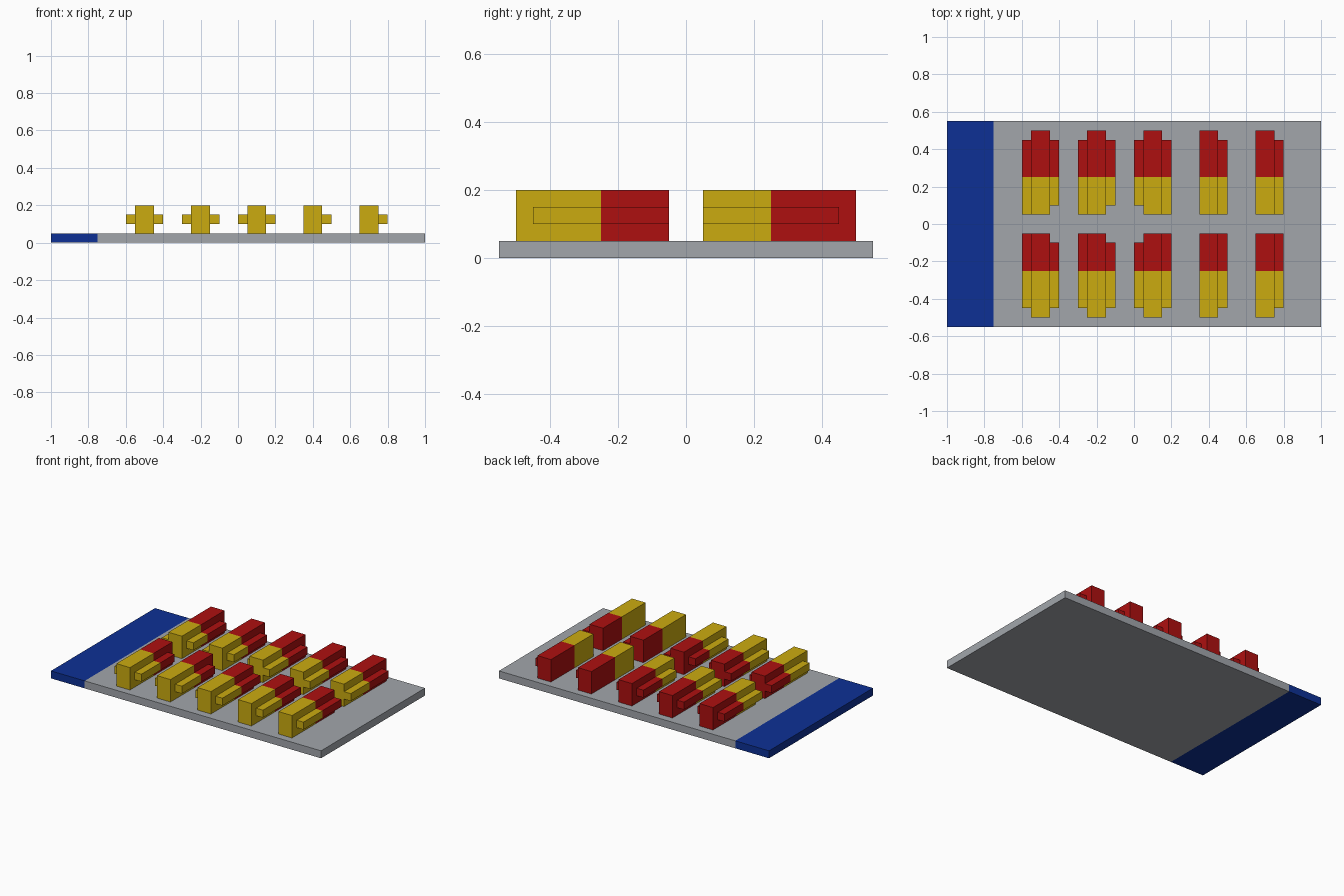
import bpy

cube = bpy.data.objects.get("Cube")
if cube:
    bpy.data.objects.remove(cube, do_unlink=True)


def make_material(name, colour):
    mat = bpy.data.materials.new(name)
    mat.use_nodes = True
    mat.diffuse_color = (*colour, 1)
    mat.node_tree.nodes["Principled BSDF"].inputs["Base Color"].default_value = (*colour, 1)
    return mat


grey = make_material("grey", (0.36, 0.38, 0.41))
blue = make_material("blue", (0.004, 0.03, 0.30))
yellow = make_material("yellow", (0.60, 0.41, 0.005))
red = make_material("red", (0.42, 0.005, 0.005))


def box(name, x, y, z, mat):
    """Box from (low, high) ranges on each axis."""
    spans = (x, y, z)
    bpy.ops.mesh.primitive_cube_add(size=1, location=[(a + b) / 2 for a, b in spans])
    obj = bpy.context.object
    obj.name = name
    obj.scale = [b - a for a, b in spans]
    bpy.ops.object.transform_apply(location=False, rotation=False, scale=True)
    obj.data.materials.append(mat)


def two_tone(name, x, y, z, split):
    """Bar that is yellow in front of the split and red behind it."""
    box(name + "_yellow", x, (y[0], split), z, yellow)
    box(name + "_red", x, (split, y[1]), z, red)


# Base slab with its blue end strip
DEPTH, TOP = 0.55, 0.05
box("base_slab", (-0.75, 1), (-DEPTH, DEPTH), (0, TOP), grey)
box("end_strip", (-1, -0.75), (-DEPTH, DEPTH), (0, TOP), blue)

# Columns: centre, then how far each side bar stops short of the aisle
# (None means no bar on that side)
columns = [(-0.5, 0, 0.05), (-0.2, 0, 0.05), (0.1, 0.05, 0),
           (0.4, None, 0), (0.7, None, 0)]

for row, sign in (("front", -1), ("back", 1)):
    split = sign * 0.25
    for i, (cx, left_gap, right_gap) in enumerate(columns, 1):
        body_y = sorted((sign * 0.05, sign * 0.5))
        two_tone(f"{row}_block_{i}", (cx - 0.05, cx + 0.05), body_y, (TOP, 0.2), split)
        for side, gap in ((-1, left_gap), (1, right_gap)):
            if gap is None:
                continue
            if row == "front" and i == 1:
                gap = 0.05 if side > 0 else 0
            bar_x = sorted((cx + side * 0.05, cx + side * 0.1))
            bar_y = sorted((sign * (0.05 + gap), sign * 0.45))
            label = "left" if side > 0 else "right"
            two_tone(f"{row}_{label}_bar_{i}", bar_x, bar_y, (0.1, 0.15), split)
